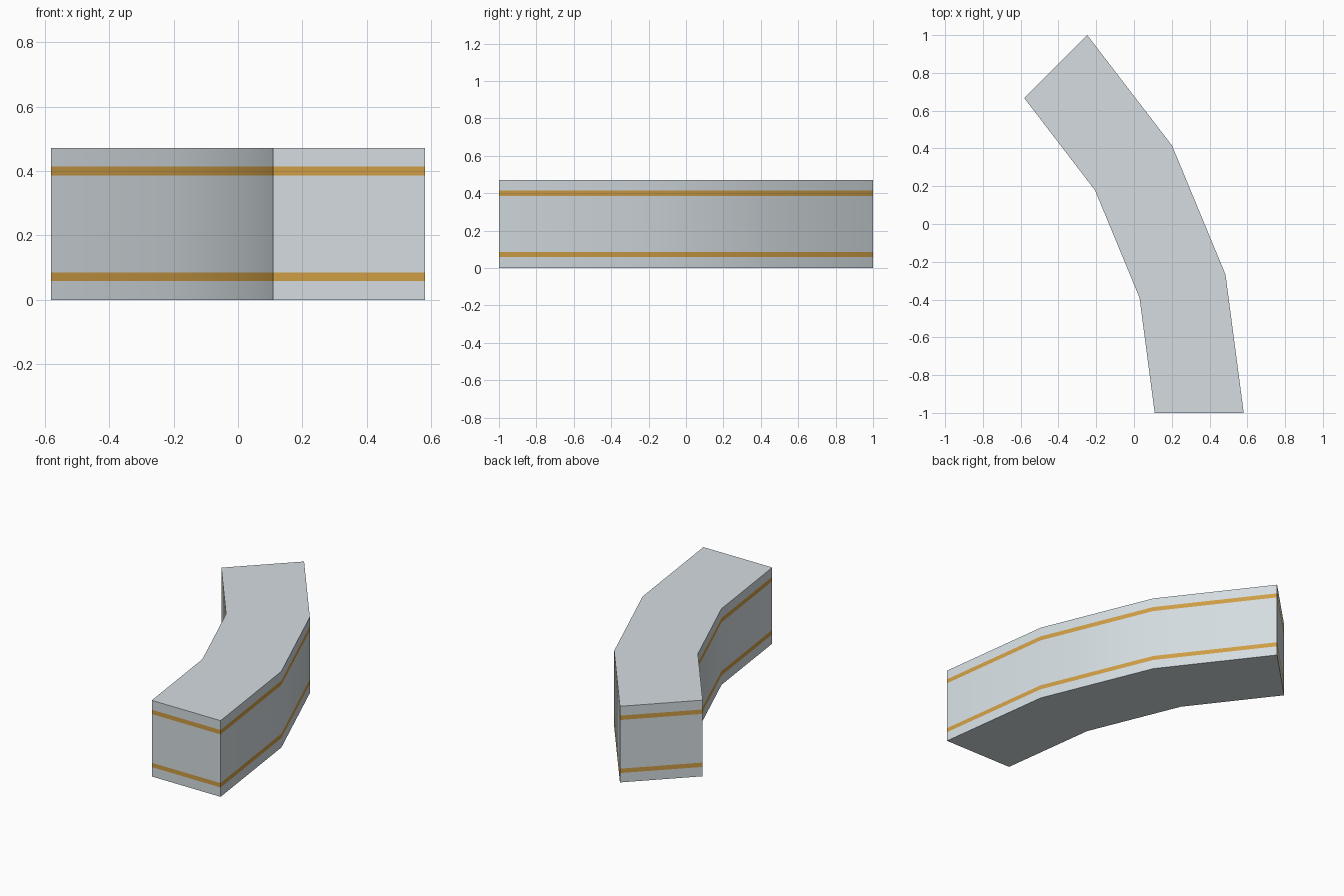
import bpy, bmesh
from math import cos, sin, radians

if "Cube" in bpy.data.objects:
    bpy.data.objects.remove(bpy.data.objects["Cube"])

# Curved wall: 45 degree bend in three straight segments
R_OUT = 2 / sin(radians(45))
WIDTH = R_OUT / 6
R_IN = R_OUT - WIDTH
HEIGHT = WIDTH
CX = -(R_OUT + R_IN * cos(radians(45))) / 2
CY = -1.0
ANGLES = [radians(a) for a in (0, 15, 30, 45)]
# Height levels; bands 1 and 3 are the coloured stripes
LEVELS = [0, 0.058, 0.085, HEIGHT - 0.085, HEIGHT - 0.058, HEIGHT]

stripe = bpy.data.materials.new("stripe")
stripe.diffuse_color = (0.62, 0.34, 0.06, 1)
stripe.use_nodes = True
stripe.node_tree.nodes["Principled BSDF"].inputs["Base Color"].default_value = stripe.diffuse_color
body = bpy.data.materials.new("body_grey")
body.diffuse_color = (0.66, 0.72, 0.75, 1)
body.use_nodes = True
body.node_tree.nodes["Principled BSDF"].inputs["Base Color"].default_value = body.diffuse_color


def arc(radius):
    return [(CX + radius * cos(a), CY + radius * sin(a)) for a in ANGLES]


outline = arc(R_OUT) + arc(R_IN)[::-1]
n = len(outline)

bm = bmesh.new()
rings = [[bm.verts.new((x, y, z)) for x, y in outline] for z in LEVELS]

# Side walls and both ends, band by band
for band, (lo, hi) in enumerate(zip(rings, rings[1:])):
    for i in range(n):
        j = (i + 1) % n
        face = bm.faces.new((lo[i], lo[j], hi[j], hi[i]))
        face.material_index = band % 2

# Top and bottom, one quad per segment
for i in range(len(ANGLES) - 1):
    loop = (i, i + 1, n - 2 - i, n - 1 - i)
    bm.faces.new([rings[-1][k] for k in loop])
    bm.faces.new([rings[0][k] for k in reversed(loop)])

bmesh.ops.recalc_face_normals(bm, faces=bm.faces)
mesh = bpy.data.meshes.new("curved_wall")
bm.to_mesh(mesh)
bm.free()
mesh.materials.append(body)
mesh.materials.append(stripe)

wall = bpy.data.objects.new("curved_wall", mesh)
bpy.context.collection.objects.link(wall)
bpy.context.view_layer.objects.active = wall
wall.select_set(True)
bpy.ops.object.shade_smooth_by_angle(angle=radians(30))
